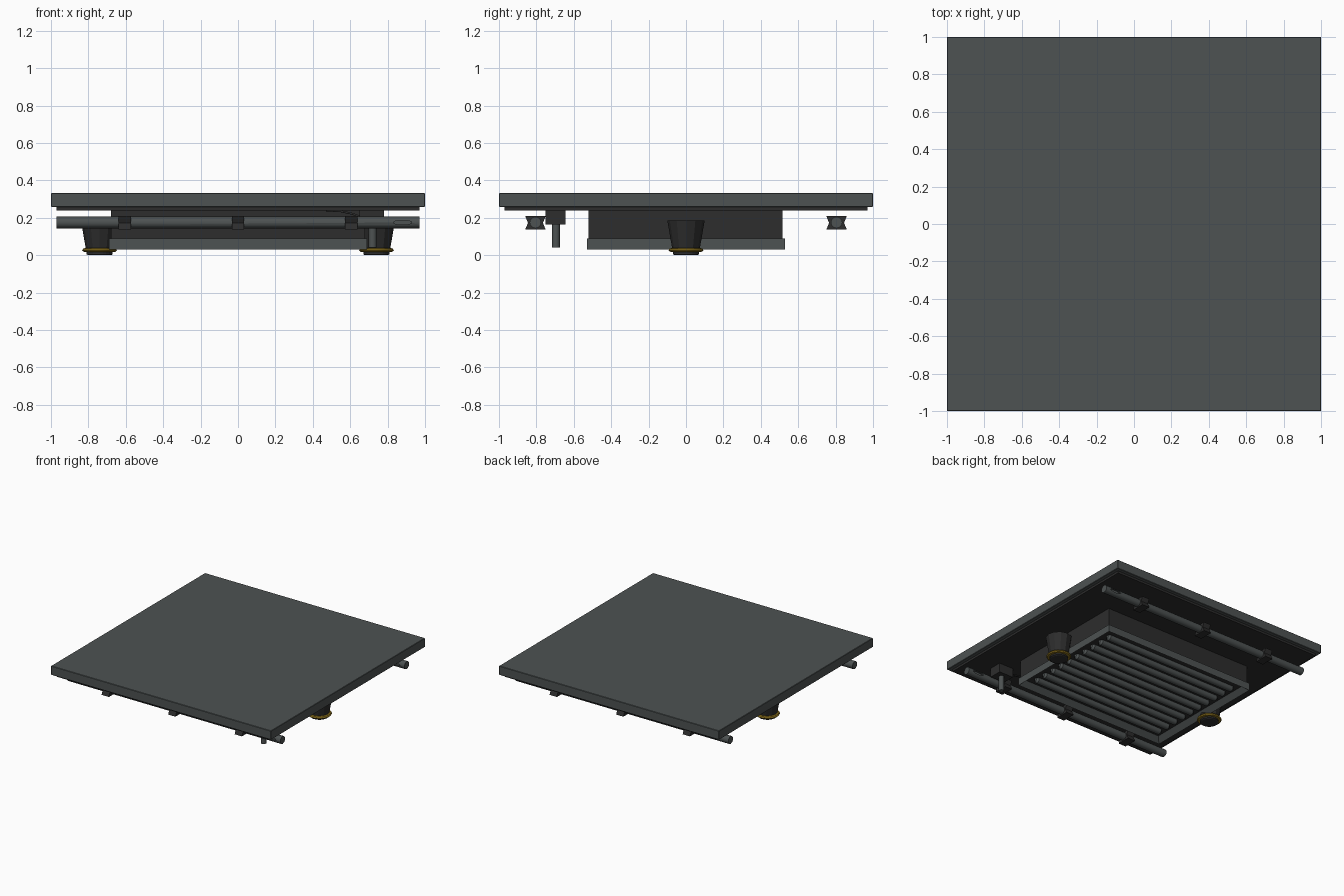
import bpy, bmesh, math
from mathutils import Matrix, Vector

if "Cube" in bpy.data.objects:
    bpy.data.objects.remove(bpy.data.objects["Cube"])


def material(name, rgb):
    m = bpy.data.materials.new(name)
    m.diffuse_color = (*rgb, 1)
    m.use_nodes = True
    m.node_tree.nodes["Principled BSDF"].inputs["Base Color"].default_value = m.diffuse_color
    return m


GREY = material("slate grey", (0.075, 0.085, 0.085))
DARK = material("charcoal", (0.026, 0.026, 0.026))
GOLD = material("dull gold", (0.27, 0.17, 0.012))


def finish(bm, name, mat, smooth=False):
    bmesh.ops.recalc_face_normals(bm, faces=bm.faces)
    me = bpy.data.meshes.new(name)
    bm.to_mesh(me)
    bm.free()
    me.materials.append(mat)
    ob = bpy.data.objects.new(name, me)
    bpy.context.collection.objects.link(ob)
    if smooth:
        bpy.ops.object.select_all(action='DESELECT')
        ob.select_set(True)
        bpy.context.view_layer.objects.active = ob
        bpy.ops.object.shade_smooth_by_angle(angle=math.radians(40))
    return ob


def box(name, x0, x1, y0, y1, z0, z1, mat, bevel=0):
    bm = bmesh.new()
    bmesh.ops.create_cube(bm, size=1)
    for v in bm.verts:
        v.co = Vector((x0 if v.co.x < 0 else x1, y0 if v.co.y < 0 else y1, z0 if v.co.z < 0 else z1))
    if bevel:
        bmesh.ops.bevel(bm, geom=bm.edges[:], offset=bevel, segments=1, affect='EDGES')
    return finish(bm, name, mat)


def lathe(name, profile, centre, mat, sides, axis='Z', smooth=False):
    """Solid of revolution from (radius, height) pairs."""
    turn = Matrix.Rotation(math.pi / 2, 4, 'Y') if axis == 'X' else Matrix()
    bm = bmesh.new()
    rings = []
    for r, h in profile:
        rings.append([bm.verts.new(Vector(centre) + turn @ Vector(
            (r * math.cos(a), r * math.sin(a), h)))
            for a in (2 * math.pi * i / sides for i in range(sides))])
    for a, b in zip(rings, rings[1:]):
        for i in range(sides):
            j = (i + 1) % sides
            bm.faces.new((a[i], a[j], b[j], b[i]))
    bm.faces.new(rings[0])
    bm.faces.new(rings[-1])
    return finish(bm, name, mat, smooth)


# Top panel and its backing sheet
box("top_panel", -1, 1, -1, 1, 0.258, 0.332, GREY, 0.003)
box("backing_sheet", -0.97, 0.97, -0.97, 0.97, 0.24, 0.26, DARK)

# Housing under the panel
box("housing", -0.68, 0.68, -0.52, 0.515, 0.085, 0.245, DARK)

# Grille frame: block with a recessed, dark-floored opening
bm = bmesh.new()
bmesh.ops.create_cube(bm, size=1, matrix=Matrix.Translation((0, 0, 0.06))
                      @ Matrix.Diagonal((1.38, 1.06, 0.06, 1)))
bottom = min(bm.faces, key=lambda f: f.calc_center_median().z)
bmesh.ops.inset_region(bm, faces=[bottom], thickness=0.055)
floor = min((f for f in bm.faces if f.calc_center_median().z < 0.031),
            key=lambda f: f.calc_center_median().length)
bmesh.ops.translate(bm, verts=floor.verts, vec=(0, 0, 0.04))
floor.material_index = 1
frame = finish(bm, "grille_frame", GREY)
frame.data.materials.append(DARK)

# Rounded bars across the grille
for i in range(10):
    y = -0.42 + i * 0.84 / 9
    lathe("grille_bar", [(0.012, -0.615), (0.026, -0.6), (0.026, 0.6), (0.012, 0.615)],
          (0, y, 0.06), GREY, 10, 'X', True)

for s in (-1, 1):
    # Tapered feet with a gold ring and a base pad
    x = s * 0.74
    lathe("foot", [(0.073, 0.03), (0.1, 0.187)], (x, 0, 0), DARK, 12)
    lathe("foot_ring", [(0.07, 0.017), (0.087, 0.019), (0.093, 0.027), (0.087, 0.036), (0.07, 0.039)],
          (x, 0, 0), GOLD, 24, smooth=True)
    lathe("foot_pad", [(0.06, 0), (0.07, 0.005), (0.07, 0.02)], (x, 0, 0), DARK, 24)

    # Side rail with a slotted end
    y = s * 0.805
    rail = lathe("rail", [(0.031, -0.97), (0.031, 0.97)], (0, y, 0.175), GREY, 12, 'X', True)
    for t in (-1, 1):
        bm = bmesh.new()
        bmesh.ops.create_cone(bm, cap_ends=True, segments=16, radius1=0.05, radius2=0.05, depth=0.04,
                              matrix=Matrix.Translation((0.88, y + t * 0.036, 0.175))
                              @ Matrix.Diagonal((1, 1, 0.24, 1))
                              @ Matrix.Rotation(math.pi / 2, 4, 'X'))
        cutter = finish(bm, "slot_cutter", DARK)
        cutter.hide_render = True
        cutter.hide_set(True)
        cut = rail.modifiers.new("slot", 'BOOLEAN')
        cut.object = cutter
        cut.solver = 'EXACT'

    # Waisted clips along the rail
    for x in (-0.605, 0, 0.605):
        profile = [(-0.055, 0.137), (0.055, 0.137), (0.04, 0.173),
                   (0.055, 0.21), (-0.055, 0.21), (-0.04, 0.173)]
        bm = bmesh.new()
        face = bm.faces.new([bm.verts.new((x - 0.033, y + py, pz)) for py, pz in profile])
        ext = bmesh.ops.extrude_face_region(bm, geom=[face])
        bmesh.ops.translate(bm, vec=(0.066, 0, 0),
                            verts=[g for g in ext["geom"] if isinstance(g, bmesh.types.BMVert)])
        finish(bm, "rail_clip", DARK)

# Connector block with a hanging pin
box("connector_block", 0.65, 0.78, -0.75, -0.645, 0.165, 0.242, DARK)
lathe("connector_pin", [(0.021, 0.042), (0.021, 0.17)], (0.72, -0.695, 0), GREY, 12, smooth=True)

# Short cable from the connector up to the backing sheet
curve = bpy.data.curves.new("cable", 'CURVE')
curve.dimensions = '3D'
curve.bevel_depth = 0.006
curve.bevel_resolution = 1
spline = curve.splines.new('POLY')
points = [(0.47, 0.24), (0.55, 0.235), (0.61, 0.222), (0.67, 0.2)]
spline.points.add(len(points) - 1)
for p, (x, z) in zip(spline.points, points):
    p.co = (x, -0.7, z, 1)
curve.materials.append(DARK)
bpy.context.collection.objects.link(bpy.data.objects.new("cable", curve))
